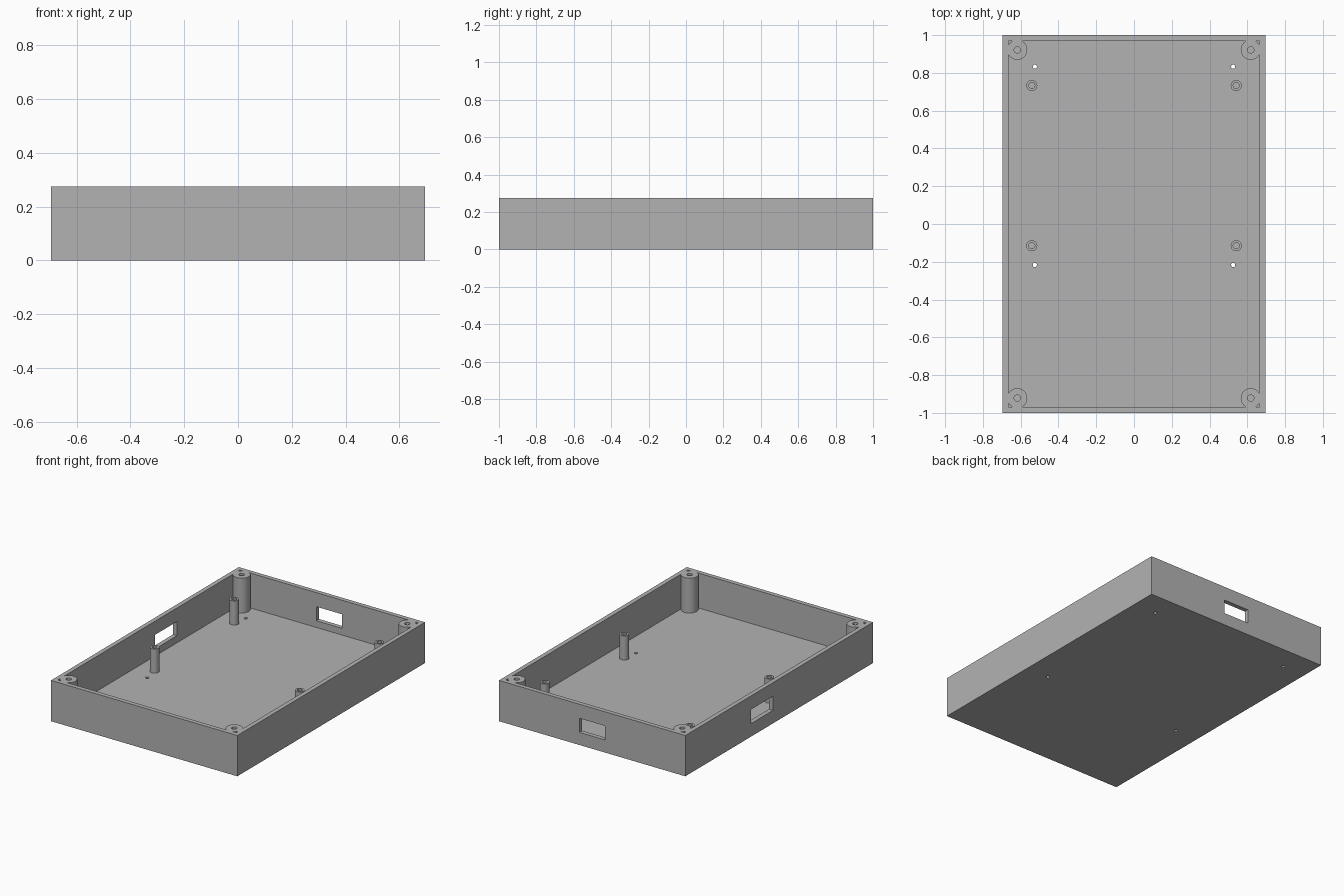
import bpy, bmesh, math
from mathutils import Matrix, Vector

if "Cube" in bpy.data.objects:
    bpy.data.objects.remove(bpy.data.objects["Cube"], do_unlink=True)

HALF_X, HALF_Y, HEIGHT = 0.695, 1.0, 0.275
WALL, FLOOR = 0.03, 0.04

grey = bpy.data.materials.new("grey_plastic")
grey.use_nodes = True
grey.diffuse_color = (0.45, 0.45, 0.45, 1)
grey.node_tree.nodes["Principled BSDF"].inputs["Base Color"].default_value = grey.diffuse_color


def add_object(name, bm):
    bmesh.ops.recalc_face_normals(bm, faces=bm.faces)
    mesh = bpy.data.meshes.new(name)
    bm.to_mesh(mesh)
    bm.free()
    mesh.materials.append(grey)
    obj = bpy.data.objects.new(name, mesh)
    bpy.context.collection.objects.link(obj)
    return obj


def activate(obj):
    bpy.ops.object.select_all(action='DESELECT')
    obj.select_set(True)
    bpy.context.view_layer.objects.active = obj


def box(name, low, high):
    low, high = Vector(low), Vector(high)
    bm = bmesh.new()
    bmesh.ops.create_cube(bm, size=1, matrix=Matrix.Translation((low + high) / 2)
                          @ Matrix.Diagonal((*(high - low), 1)))
    return add_object(name, bm)


def drill(name, x, y, radius):
    bm = bmesh.new()
    bmesh.ops.create_cone(bm, cap_ends=True, segments=24, radius1=radius, radius2=radius,
                          depth=0.3, matrix=Matrix.Translation((x, y, 0)))
    return add_object(name, bm)


def cut(target, cutter):
    cutter.hide_render = True
    activate(target)
    mod = target.modifiers.new("cut", 'BOOLEAN')
    mod.operation, mod.solver, mod.object = 'DIFFERENCE', 'EXACT', cutter
    bpy.ops.object.modifier_apply(modifier=mod.name)
    bpy.data.objects.remove(cutter, do_unlink=True)


def hollow_post(name, x, y, radius, hole, top, segments=40):
    """Round post on the floor with a blind screw hole, turned from a profile."""
    profile = [(radius, FLOOR), (radius, top), (hole, top), (hole, FLOOR + 0.01)]
    bm = bmesh.new()
    rings = [[bm.verts.new((x + r * math.cos(a), y + r * math.sin(a), z))
              for a in (math.tau * i / segments for i in range(segments))]
             for r, z in profile]
    for lower, upper in zip(rings, rings[1:]):
        for i in range(segments):
            j = (i + 1) % segments
            bm.faces.new((lower[i], lower[j], upper[j], upper[i]))
    bm.faces.new(rings[0])
    bm.faces.new(rings[-1])
    obj = add_object(name, bm)
    activate(obj)
    bpy.ops.object.shade_smooth_by_angle(angle=math.radians(30))


# Open tray
tray = box("tray", (-HALF_X, -HALF_Y, 0), (HALF_X, HALF_Y, HEIGHT))
cut(tray, box("cavity_cutter", (WALL - HALF_X, WALL - HALF_Y, FLOOR),
              (HALF_X - WALL, HALF_Y - WALL, HEIGHT + 0.1)))

# Connector windows in the back wall and the right wall
cut(tray, box("back_window_cutter", (-0.095, 0.9, 0.085), (0.095, 1.1, 0.18)))
cut(tray, box("side_window_cutter", (-0.8, 0.065, 0.088), (-0.6, 0.3, 0.183)))

for side, sx in (("left", 1), ("right", -1)):
    # Small through holes in the floor
    for y in (0.833, -0.217):
        cut(tray, drill("hole_cutter", sx * 0.525, y, 0.011))
    # Lid screw posts in the corners
    for end, sy in (("back", 1), ("front", -1)):
        hollow_post(f"{end}_{side}_corner_post", sx * 0.618, sy * 0.922, 0.053, 0.017, HEIGHT)
    # Board standoffs
    for end, y in (("back", 0.733), ("front", -0.115)):
        hollow_post(f"{end}_{side}_standoff", sx * 0.541, y, 0.029, 0.016, 0.203)
